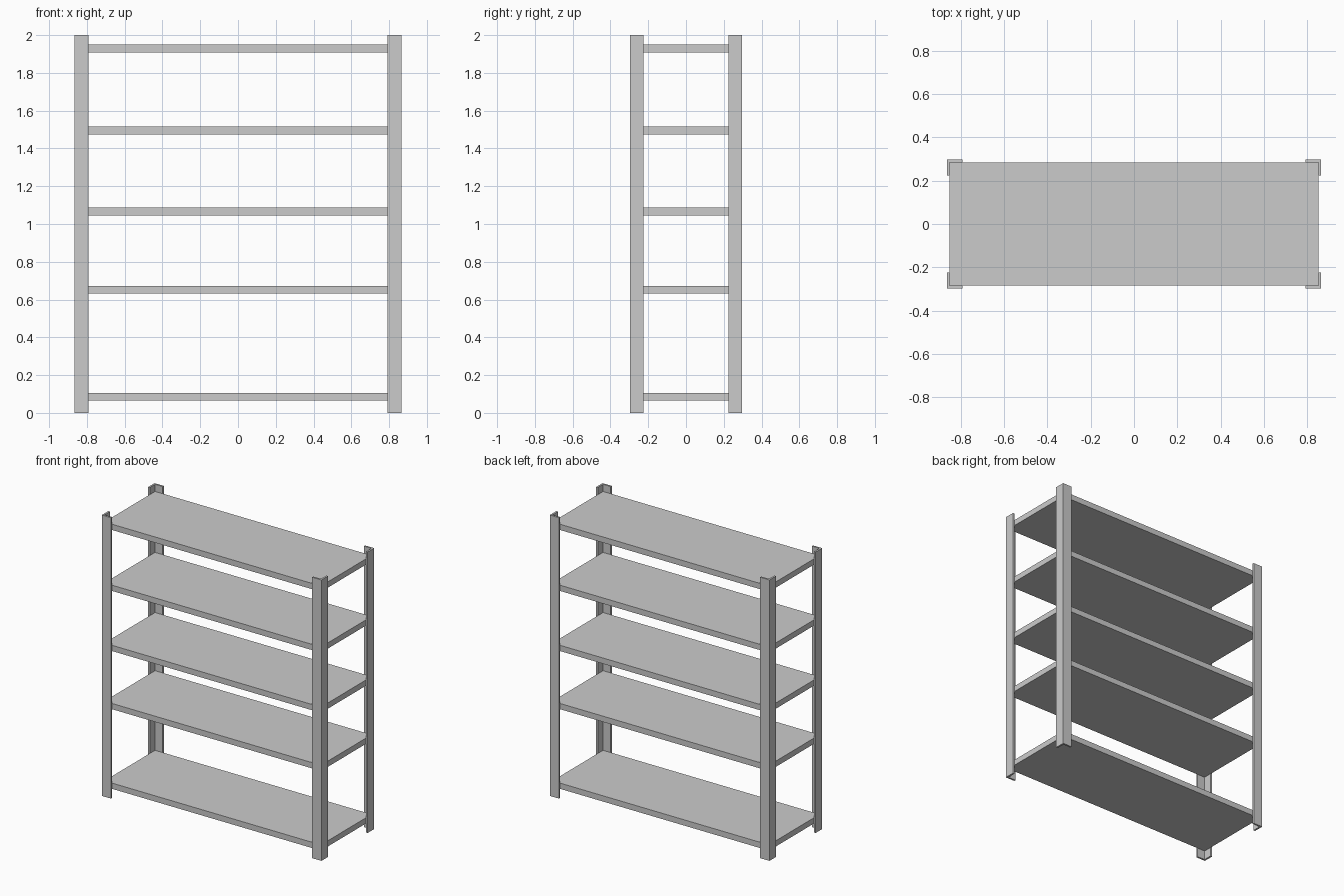
import bpy
import bmesh

if "Cube" in bpy.data.objects:
    bpy.data.objects.remove(bpy.data.objects["Cube"])

HX, HY, H = 0.865, 0.297, 2.0   # outer half extents and height
W, T = 0.073, 0.013             # angle-post flange width and thickness


def prism(name, outline, z0, z1):
    """Extrude a flat outline from z0 to z1."""
    bm = bmesh.new()
    face = bm.faces.new([bm.verts.new((x, y, z0)) for x, y in outline])
    ext = bmesh.ops.extrude_face_region(bm, geom=[face])
    verts = [v for v in ext["geom"] if isinstance(v, bmesh.types.BMVert)]
    bmesh.ops.translate(bm, verts=verts, vec=(0, 0, z1 - z0))
    bmesh.ops.recalc_face_normals(bm, faces=bm.faces)
    mesh = bpy.data.meshes.new(name)
    bm.to_mesh(mesh)
    bm.free()
    obj = bpy.data.objects.new(name, mesh)
    bpy.context.collection.objects.link(obj)
    return obj


# Four L-shaped corner posts, open towards the inside
profile = [(0, 0), (W, 0), (W, T), (T, T), (T, W), (0, W)]
for sx, side in ((-1, "left"), (1, "right")):
    for sy, end in ((-1, "front"), (1, "back")):
        outline = [(sx * (HX - x), sy * (HY - y)) for x, y in profile]
        prism(f"{end}_{side}_post", outline, 0, H)

# Five solid shelves seated inside the posts
SX, SY, THICK = HX - T + 0.001, HY - T + 0.001, 0.041
for i, top in enumerate((0.106, 0.673, 1.087, 1.515, 1.949), 1):
    prism(f"shelf_{i}", [(-SX, -SY), (SX, -SY), (SX, SY), (-SX, SY)], top - THICK, top)
